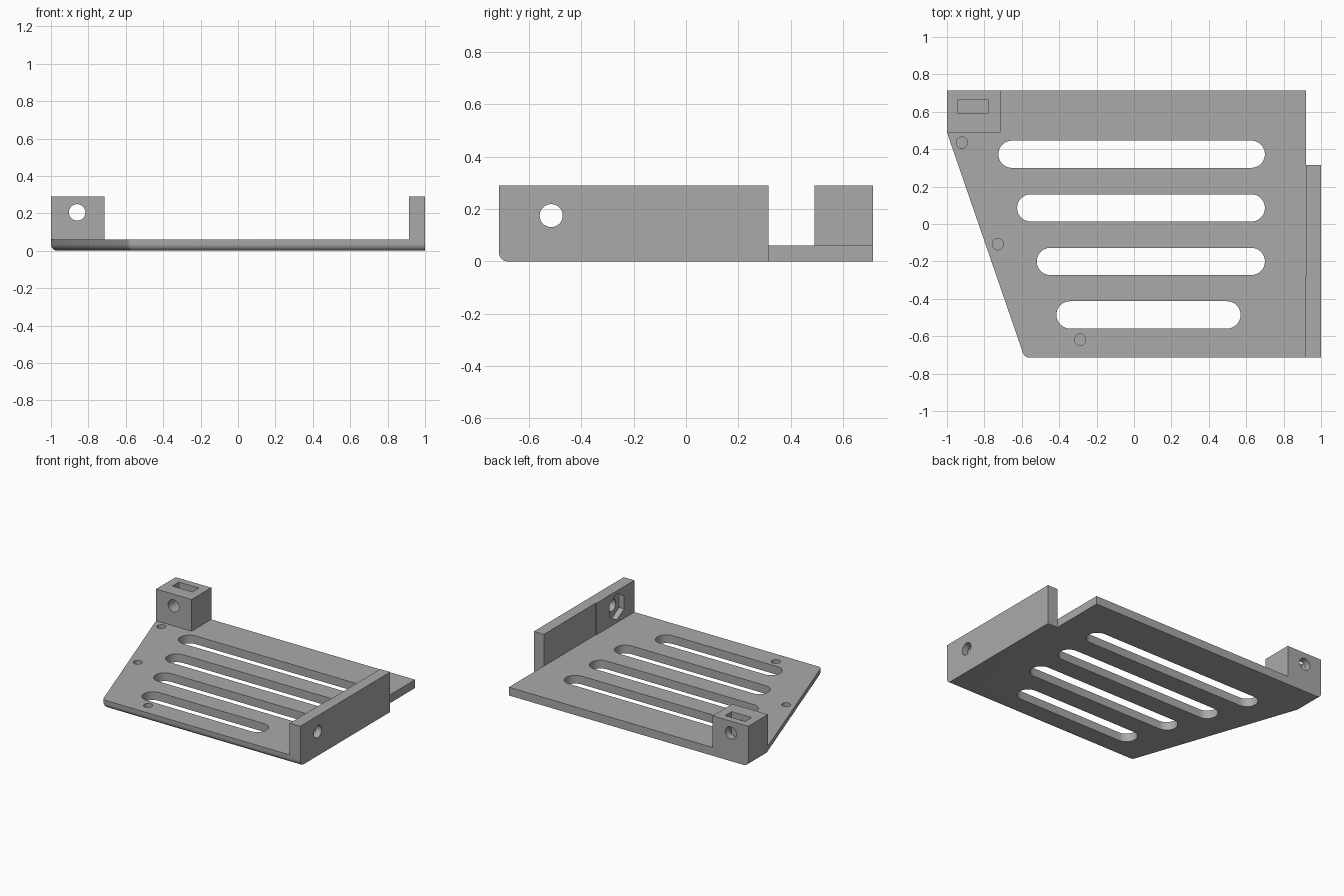
import bpy, bmesh, math
from mathutils import Matrix

if "Cube" in bpy.data.objects:
    bpy.data.objects.remove(bpy.data.objects["Cube"], do_unlink=True)

THICK, TOP = 0.06, 0.29

grey = bpy.data.materials.new("mid grey")
grey.use_nodes = True
grey.diffuse_color = (0.40, 0.40, 0.40, 1)
grey.node_tree.nodes["Principled BSDF"].inputs["Base Color"].default_value = (0.40, 0.40, 0.40, 1)


def finish(bm, name):
    bmesh.ops.recalc_face_normals(bm, faces=bm.faces[:])
    mesh = bpy.data.meshes.new(name)
    bm.to_mesh(mesh)
    bm.free()
    mesh.materials.append(grey)
    obj = bpy.data.objects.new(name, mesh)
    bpy.context.collection.objects.link(obj)
    return obj


def prism_bm(outline, z0, z1):
    bm = bmesh.new()
    face = bm.faces.new([bm.verts.new((x, y, z0)) for x, y in outline])
    new = bmesh.ops.extrude_face_region(bm, geom=[face])["geom"]
    verts = [v for v in new if isinstance(v, bmesh.types.BMVert)]
    bmesh.ops.translate(bm, vec=(0, 0, z1 - z0), verts=verts)
    return bm


def prism(name, outline, z0, z1):
    return finish(prism_bm(outline, z0, z1), name)


def box(name, x0, x1, y0, y1, z0, z1):
    return prism(name, [(x0, y0), (x1, y0), (x1, y1), (x0, y1)], z0, z1)


def cylinder(name, center, radius, depth, axis="Z", sides=32):
    turn = {"X": Matrix.Rotation(math.pi / 2, 4, "Y"),
            "Y": Matrix.Rotation(math.pi / 2, 4, "X"),
            "Z": Matrix.Identity(4)}[axis]
    bm = bmesh.new()
    bmesh.ops.create_cone(bm, cap_ends=True, segments=sides, radius1=radius, radius2=radius,
                          depth=depth, matrix=Matrix.Translation(center) @ turn)
    return finish(bm, name)


def slot(name, x0, x1, y, r, steps=16):
    arc = [math.pi * i / steps - math.pi / 2 for i in range(steps + 1)]
    right = [(x1 - r + r * math.cos(a), y + r * math.sin(a)) for a in arc]
    left = [(x0 + r - r * math.cos(a), y - r * math.sin(a)) for a in arc]
    return prism(name, right + left, -0.1, 0.2)


def combine(target, tool, operation):
    mod = target.modifiers.new(operation.lower(), "BOOLEAN")
    mod.operation, mod.solver, mod.object = operation, "EXACT", tool
    tool.hide_render = True
    bpy.context.view_layer.objects.active = target
    bpy.ops.object.modifier_apply(modifier=mod.name)
    bpy.data.objects.remove(tool, do_unlink=True)


# Base plate with a slanted side, rounded front corner and rounded lower edges
bm = prism_bm([(-1, 0.715), (-1, 0.49), (-0.585, -0.715), (1, -0.715),
               (1, 0.315), (0.92, 0.315), (0.92, 0.715)], 0, THICK)
corner = [e for e in bm.edges if all(abs(v.co.x + 0.585) < 0.001 for v in e.verts)]
bmesh.ops.bevel(bm, geom=corner, offset=0.025, segments=5, profile=0.5, affect="EDGES")
lower = []
for e in bm.edges:
    mid = (e.verts[0].co + e.verts[1].co) / 2
    if max(v.co.z for v in e.verts) < 0.001 and mid.y < 0.714 and (mid.x < -0.5 or mid.y < -0.7):
        lower.append(e)
bmesh.ops.bevel(bm, geom=lower, offset=0.035, segments=6, profile=0.5, affect="EDGES")
tray = finish(bm, "slotted_mounting_tray")

# Side wall (slightly thicker at the front) and corner block
wall = prism("side_wall", [(0.915, -0.715), (1, -0.715), (1, 0.315), (0.92, 0.315),
                           (0.92, -0.28), (0.915, -0.28)], THICK, TOP)
combine(tray, wall, "UNION")
combine(tray, box("corner_block", -1, -0.715, 0.49, 0.715, THICK, TOP), "UNION")

# Long ventilation slots
for x0, x1, y in [(-0.725, 0.70, 0.373), (-0.625, 0.70, 0.086),
                  (-0.52, 0.70, -0.2), (-0.415, 0.57, -0.486)]:
    combine(tray, slot("slot_cutter", x0, x1, y, 0.073), "DIFFERENCE")

# Blind holes along the slanted side
for x, y in [(-0.92, 0.435), (-0.728, -0.108), (-0.288, -0.618)]:
    combine(tray, cylinder("hole_cutter", (x, y, THICK), 0.03, 0.08), "DIFFERENCE")

# Wall bolt hole with hexagonal recess on the inner side
combine(tray, cylinder("bolt_cutter", (0.95, -0.515, 0.175), 0.044, 0.3, "X"), "DIFFERENCE")
hexagon = cylinder("hex_cutter", (0.91, -0.515, 0.175), 0.095, 0.09, "X", 6)
# Stand the hexagon on a corner
top_z = max(v.co.z for v in hexagon.data.vertices)
if top_z < 0.175 + 0.09:
    hexagon.data.transform(Matrix.Translation((0, -0.515, 0.175)) @ Matrix.Rotation(math.pi / 6, 4, "X")
                           @ Matrix.Translation((0, 0.515, -0.175)))
combine(tray, hexagon, "DIFFERENCE")

# Block bolt hole and nut pocket
combine(tray, cylinder("bolt_cutter", (-0.86, 0.6, 0.205), 0.044, 0.5, "Y"), "DIFFERENCE")
combine(tray, box("pocket_cutter", -0.94, -0.78, 0.59, 0.665, 0.115, 0.4), "DIFFERENCE")

# Smooth curves, crisp edges
bpy.ops.object.select_all(action="DESELECT")
tray.select_set(True)
bpy.context.view_layer.objects.active = tray
bpy.ops.object.shade_smooth_by_angle(angle=math.radians(30))
